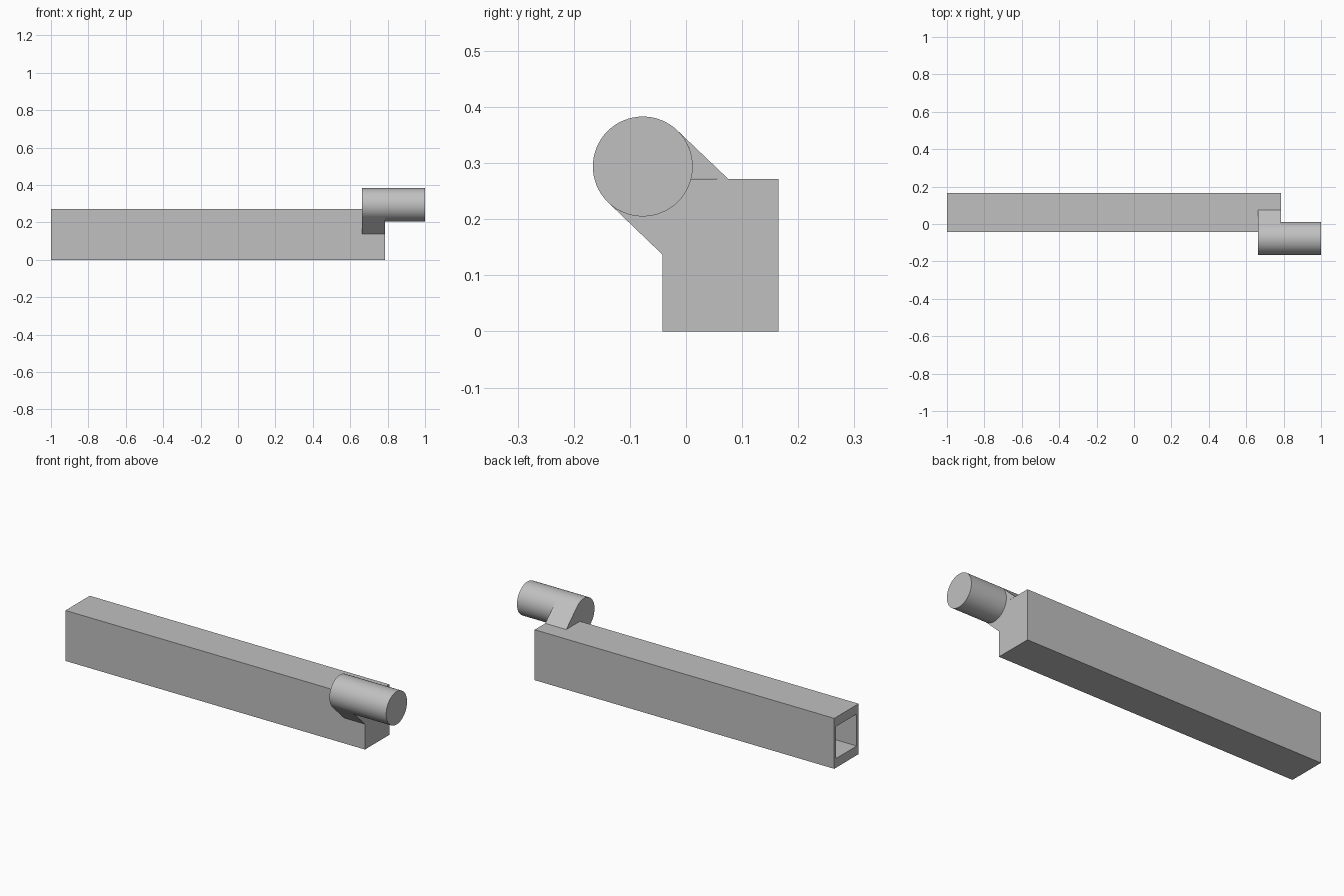
import bpy, bmesh
from math import sin, cos, radians
from mathutils import Vector

cube = bpy.data.objects.get("Cube")
if cube:
    bpy.data.objects.remove(cube)

grey = bpy.data.materials.new("plain grey")
grey.use_nodes = True
colour = (0.53, 0.53, 0.53, 1)
grey.diffuse_color = colour
grey.node_tree.nodes["Principled BSDF"].inputs["Base Color"].default_value = colour

# Shared dimensions
BEAM_END, PIN_START, PIN_END = 0.787, 0.662, 1.0
Y0, Y1, HEIGHT = -0.042, 0.165, 0.272
PIN_Y, PIN_Z, RADIUS = -0.077, 0.294, 0.089


def finish(name, bm):
    bmesh.ops.recalc_face_normals(bm, faces=bm.faces)
    mesh = bpy.data.meshes.new(name)
    bm.to_mesh(mesh)
    bm.free()
    mesh.materials.append(grey)
    obj = bpy.data.objects.new(name, mesh)
    bpy.context.collection.objects.link(obj)
    return obj


def prism(name, profile, x0, x1):
    """Extrude a (y, z) profile along x."""
    bm = bmesh.new()
    face = bm.faces.new([bm.verts.new((x0, y, z)) for y, z in profile])
    new = bmesh.ops.extrude_face_region(bm, geom=[face], use_keep_orig=True)["geom"]
    bmesh.ops.translate(bm, vec=(x1 - x0, 0, 0),
                        verts=[v for v in new if isinstance(v, bmesh.types.BMVert)])
    return finish(name, bm)


def arc(start, end, steps):
    angles = [radians(start + (end - start) * i / steps) for i in range(steps + 1)]
    return [(PIN_Y + RADIUS * cos(a), PIN_Z + RADIUS * sin(a)) for a in angles]


# Long beam with a blind rectangular socket in its -x end
bm = bmesh.new()
bmesh.ops.create_cube(bm, size=1)
for v in bm.verts:
    v.co = Vector((BEAM_END if v.co.x > 0 else -1,
                   Y1 if v.co.y > 0 else Y0,
                   HEIGHT if v.co.z > 0 else 0))
bm.normal_update()
mouth = min(bm.faces, key=lambda f: f.calc_center_median().x)
bmesh.ops.inset_individual(bm, faces=[mouth], thickness=0.022)
for v in mouth.verts:
    v.co.z = 0.222 if v.co.z > HEIGHT / 2 else 0.05
floor = bmesh.ops.extrude_discrete_faces(bm, faces=[mouth])["faces"][0]
for v in floor.verts:
    v.co.x = PIN_START
finish("hollow_beam", bm)

# Round pin
pin = prism("round_pin", arc(0, 354.375, 63), PIN_START, PIN_END)
bpy.context.view_layer.objects.active = pin
pin.select_set(True)
bpy.ops.object.shade_smooth_by_angle(angle=radians(30))

# Sloped webs joining the pin to the beam, tangent to the pin
prism("upper_web", [(0.075, HEIGHT)] + arc(46, -14, 12), PIN_START, BEAM_END)
prism("lower_web", [(Y0, 0.137)] + arc(-67, -134, 12), PIN_START, BEAM_END)
